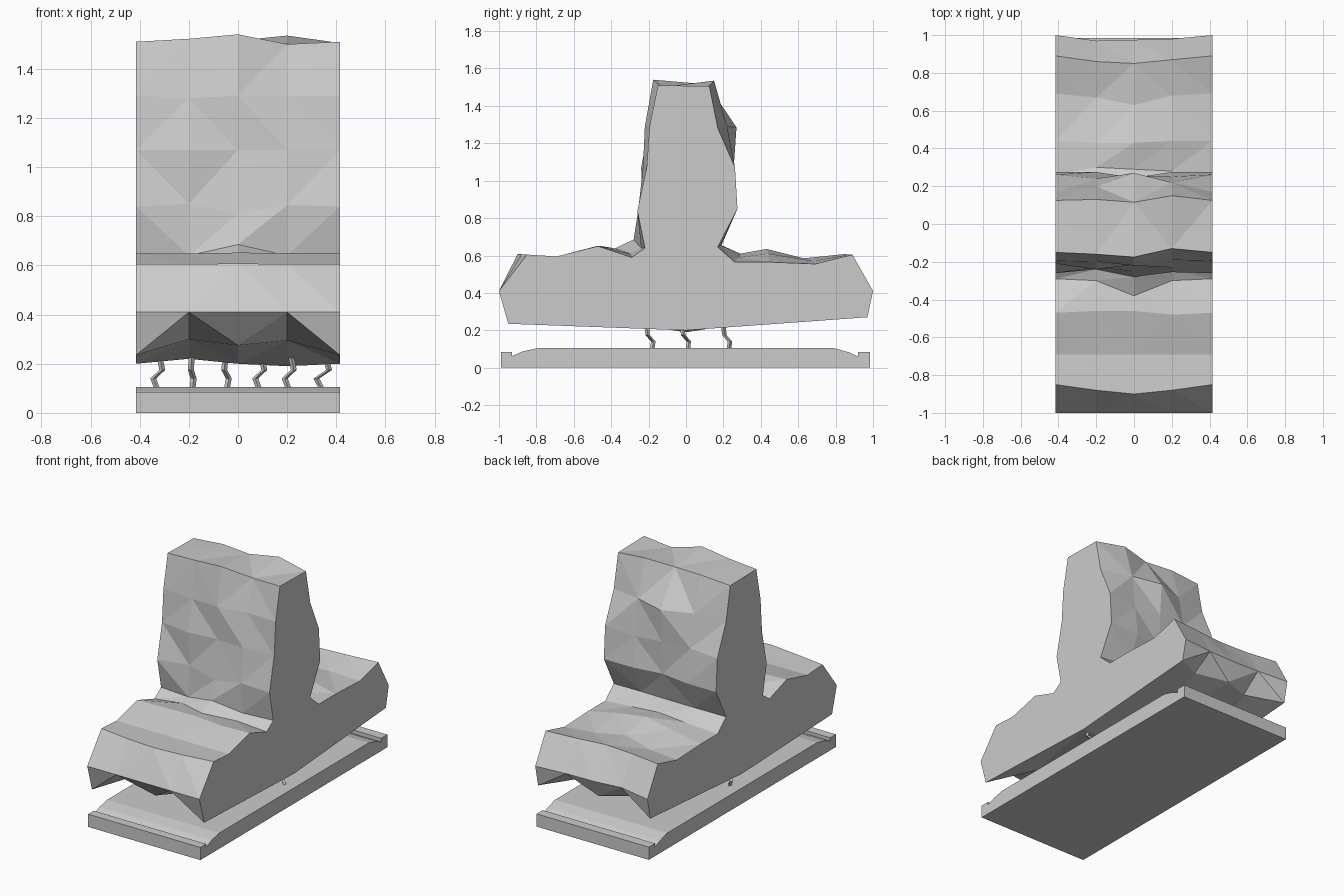
import bpy, bmesh

HALF = 0.415


def loft(name, sections):
    """Skin matching closed (y, z) profiles placed along x; cap both ends."""
    bm = bmesh.new()
    rings = [[bm.verts.new((x, y, z)) for y, z in pts] for x, pts in sections]
    n = len(rings[0])
    quads = []
    for a, b in zip(rings, rings[1:]):
        for i in range(n):
            j = (i + 1) % n
            quads.append(bm.faces.new((a[i], a[j], b[j], b[i])))
    if len(rings) > 2:
        bmesh.ops.triangulate(bm, faces=quads)
    bm.faces.new(rings[0])
    bm.faces.new(rings[-1][::-1])
    bmesh.ops.recalc_face_normals(bm, faces=bm.faces[:])
    me = bpy.data.meshes.new(name)
    bm.to_mesh(me)
    bm.free()
    ob = bpy.data.objects.new(name, me)
    bpy.context.collection.objects.link(ob)
    return ob


# Base slab with a groove near each end
base = [(-.99, 0), (-.99, .085), (-.93, .085), (-.93, .063), (-.87, .088),
        (-.79, .105), (.79, .105), (.87, .083), (.92, .06), (.92, .085),
        (.985, .085), (.985, 0)]
loft("base_slab", [(-HALF, base), (HALF, base)])

# Rock wall: end profile, counted from the lower front edge over the top
rock = [(-.95, .235), (-1, .41), (-.85, .605), (-.69, .595), (-.47, .65),
        (-.29, .59), (-.22, .64), (-.26, .84), (-.21, 1.07), (-.195, 1.29),
        (-.15, 1.51), (.125, 1.505), (.17, 1.28), (.262, 1.07), (.275, .85),
        (.17, .645), (.26, .565), (.44, .565), (.69, .555), (.89, .605),
        (1, .41), (.97, .27), (0, .2)]

# Inner sections: only the points that differ from the end profile
left = {0: (-.66, .30), 2: (-.88, .605), 4: (-.46, .648), 5: (-.30, .62),
        6: (-.24, .64), 7: (-.23, .85), 8: (-.24, 1.07), 9: (-.20, 1.28),
        10: (-.16, 1.522), 11: (.13, 1.52), 12: (.20, 1.29), 13: (.24, 1.07),
        15: (.19, .655), 16: (.30, .60), 17: (.43, .60), 18: (.67, .56),
        19: (.86, .605), 20: (.97, .42), 21: (.83, .31), 22: (0, .22)}
middle = {0: (-.87, .275), 2: (-.90, .608), 4: (-.46, .652), 5: (-.38, .638),
          6: (-.28, .685), 7: (-.25, .81), 8: (-.215, 1.07), 9: (-.22, 1.29),
          10: (-.175, 1.54), 11: (.115, 1.515), 12: (.27, 1.285),
          13: (.255, 1.07), 14: (.245, .85), 15: (.18, .65), 16: (.29, .61),
          17: (.43, .635), 18: (.63, .585), 19: (.85, .608), 20: (.975, .41),
          21: (.92, .29), 22: (0, .2)}
right = {0: (-.70, .295), 2: (-.88, .605), 4: (-.48, .65), 5: (-.30, .61),
         6: (-.24, .64), 7: (-.255, .845), 8: (-.23, 1.07), 9: (-.19, 1.29),
         10: (-.13, 1.50), 11: (.15, 1.535), 12: (.22, 1.29), 13: (.25, 1.05),
         15: (.185, .655), 16: (.28, .59), 17: (.44, .61), 18: (.68, .57),
         19: (.87, .605), 20: (.98, .41), 21: (.83, .32), 22: (0, .19)}


def varied(changes):
    return [changes.get(i, p) for i, p in enumerate(rock)]


loft("rock_wall", [(-HALF, rock), (-.2, varied(left)), (0, varied(middle)),
                   (.2, varied(right)), (HALF, rock)])


# Bent pegs joining the slab and the rock
def peg(name, x, y, bends):
    r = 0.012
    bm = bmesh.new()
    rings = []
    for (dx, dy), z in zip(bends, (.10, .14, .175, .225)):
        rings.append([bm.verts.new((x + dx + sx * r, y + dy + sy * r, z))
                      for sx, sy in ((1, 0), (0, 1), (-1, 0), (0, -1))])
    for a, b in zip(rings, rings[1:]):
        for i in range(4):
            j = (i + 1) % 4
            bm.faces.new((a[i], a[j], b[j], b[i]))
    bm.faces.new(rings[0][::-1])
    bm.faces.new(rings[-1])
    me = bpy.data.meshes.new(name)
    bm.to_mesh(me)
    bm.free()
    bpy.context.collection.objects.link(bpy.data.objects.new(name, me))


spots = [(-.33, 0, 1), (-.185, -.19, -.3), (-.045, .22, -.5),
         (.085, 0, 1), (.205, -.19, 1), (.34, 0, 1.4)]
for k, (x, y, s) in enumerate(spots):
    peg(f"peg_{k + 1}", x, y, [(0, 0.01), (-.015 * s, .015), (.022 * s, -.015), (.012 * s, -.02)])
